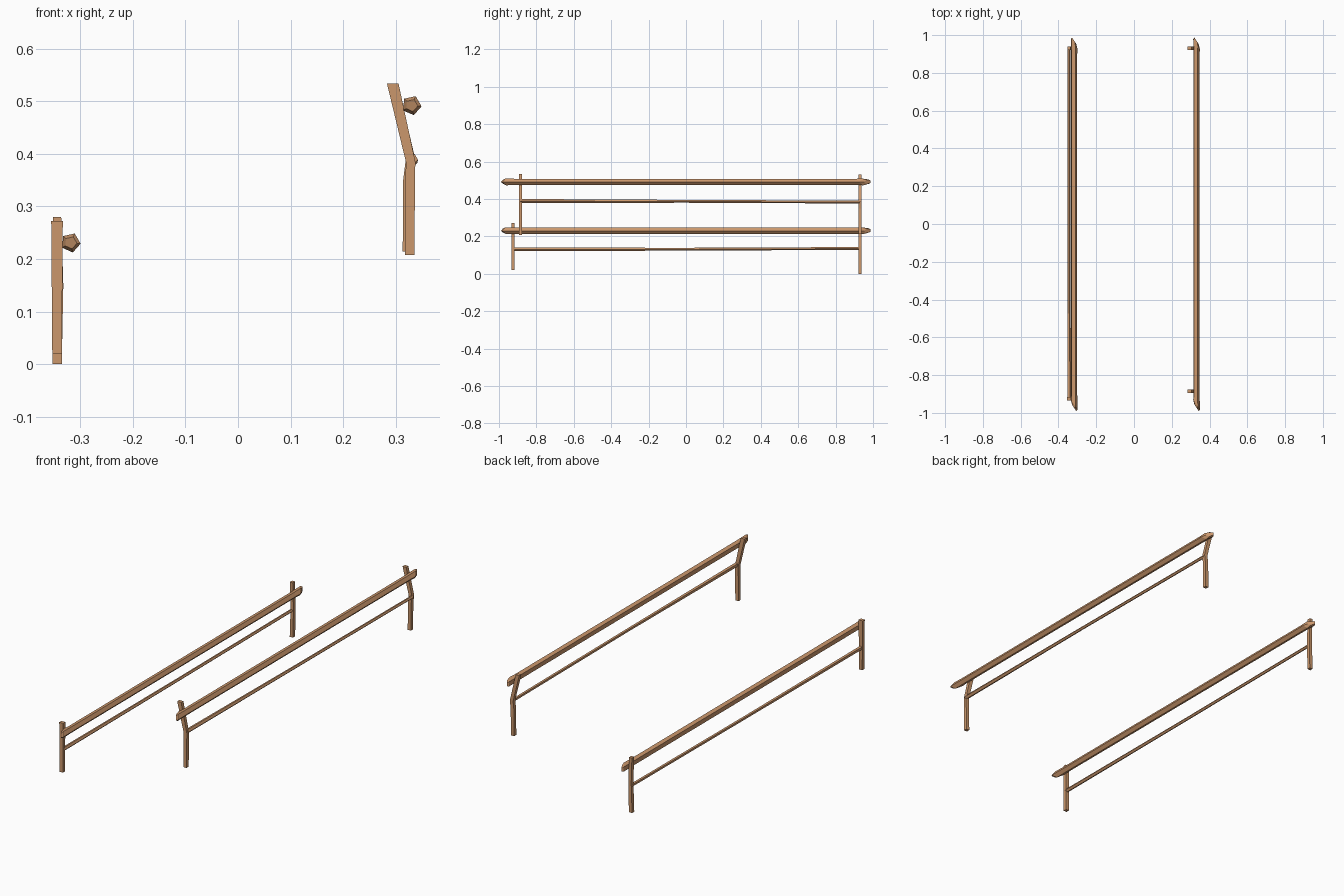
import bpy
import bmesh
import math
from mathutils import Vector

cube = bpy.data.objects.get("Cube")
if cube:
    bpy.data.objects.remove(cube)

wood = bpy.data.materials.new("tan_wood")
wood.use_nodes = True
colour = (0.60, 0.31, 0.15, 1)
wood.diffuse_color = colour
wood.node_tree.nodes["Principled BSDF"].inputs["Base Color"].default_value = colour


def loft(name, rings):
    """Skin a list of equal-sized rings and cap both ends."""
    bm = bmesh.new()
    loops = [[bm.verts.new(p) for p in ring] for ring in rings]
    n = len(loops[0])
    for a, b in zip(loops, loops[1:]):
        for i in range(n):
            j = (i + 1) % n
            bm.faces.new((a[i], a[j], b[j], b[i]))
    bm.faces.new(loops[0])
    bm.faces.new(loops[-1])
    bmesh.ops.recalc_face_normals(bm, faces=bm.faces)
    mesh = bpy.data.meshes.new(name)
    bm.to_mesh(mesh)
    bm.free()
    mesh.materials.append(wood)
    obj = bpy.data.objects.new(name, mesh)
    bpy.context.collection.objects.link(obj)


def pole(name, path, sides=5, slant=0.0):
    """Rough pole along y; path holds (x, y, z, radius), ends cut at a slant."""
    rings = []
    for k, (x, y, z, r) in enumerate(path):
        cut = slant if k in (0, 1, len(path) - 2, len(path) - 1) else 0
        ring = []
        for i in range(sides):
            a = math.tau * i / sides - 0.1
            dx = r * math.cos(a)
            ring.append(Vector((x + dx, y - cut * dx, z + r * math.sin(a))))
        rings.append(ring)
    loft(name, rings)


def post(name, y, path):
    """Squared upright post; path holds (x, z, half width)."""
    rings = []
    for x, z, w in path:
        rings.append([Vector((x + sx * w, y + sy * 0.009, z))
                      for sx, sy in ((-1, -1), (1, -1), (1, 1), (-1, 1))])
    loft(name, rings)


def top_rail(name, x, z):
    pole(name, [(x, -0.972, z, 0.012), (x, -0.955, z, 0.019),
                (x, -0.90, z, 0.0175), (x, 0.90, z, 0.0175),
                (x, 0.955, z, 0.019), (x, 0.972, z, 0.012)], slant=1.5)


# Lower fence with straight posts
post("low_front_post", -0.925, [(-0.344, 0.02, 0.009), (-0.344, 0.272, 0.011)])
post("low_back_post", 0.93, [(-0.344, 0, 0.009), (-0.340, 0.15, 0.008),
                             (-0.344, 0.28, 0.008)])
top_rail("low_top_rail", -0.318, 0.231)
pole("low_thin_rail", [(-0.344, -0.925, 0.131, 0.010), (-0.344, 0, 0.132, 0.008),
                       (-0.344, 0.93, 0.136, 0.008)])

# Upper fence with bent posts
post("high_front_post", -0.885, [(0.326, 0.208, 0.009), (0.328, 0.385, 0.009),
                                 (0.294, 0.534, 0.011)])
post("high_back_post", 0.93, [(0.322, 0.214, 0.009), (0.323, 0.35, 0.009),
                              (0.328, 0.39, 0.009), (0.294, 0.53, 0.010)])
top_rail("high_top_rail", 0.330, 0.492)
pole("high_thin_rail", [(0.331, -0.885, 0.390, 0.011), (0.334, 0, 0.388, 0.008),
                        (0.333, 0.93, 0.384, 0.008)])
